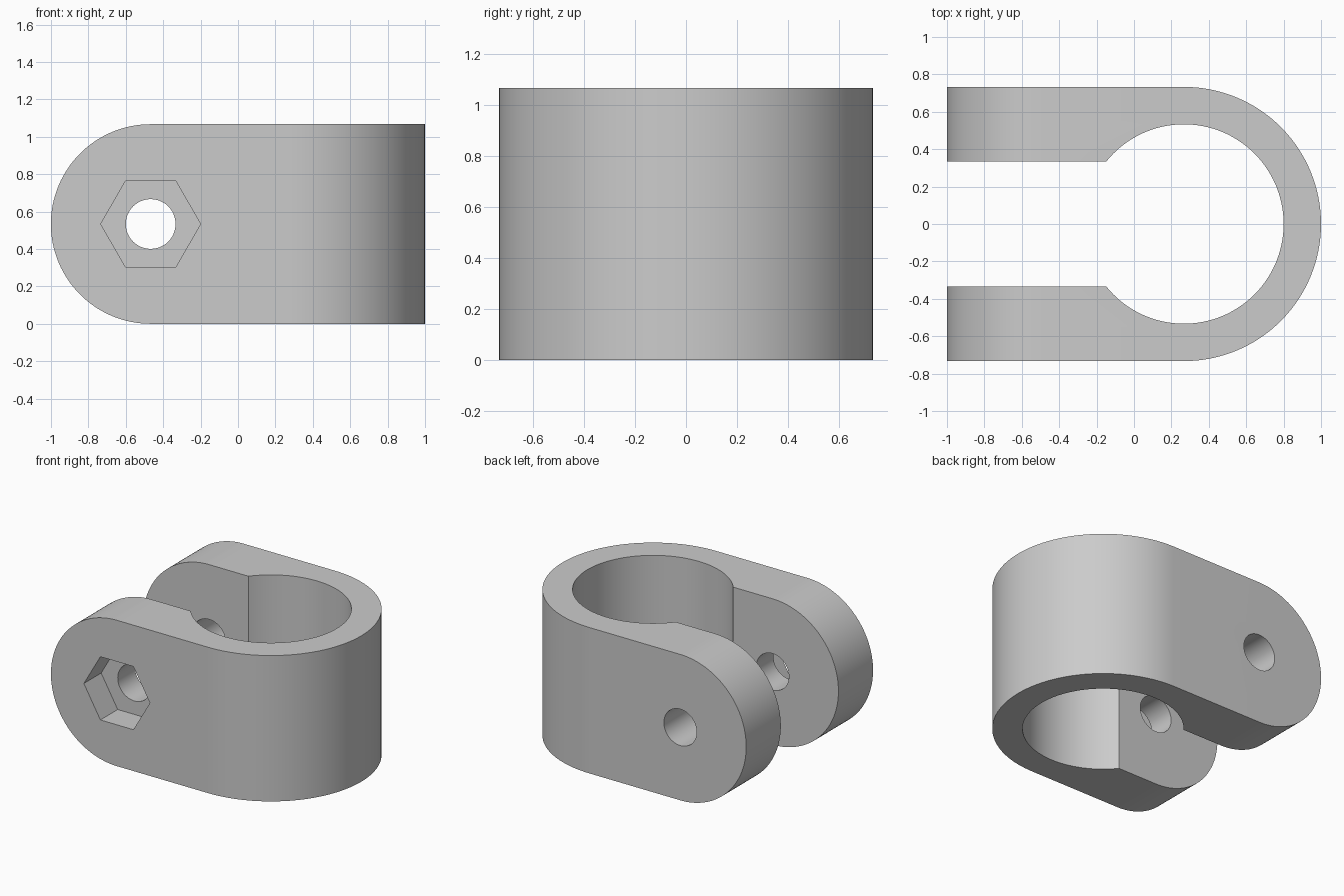
import bpy, bmesh
from math import pi, sin, cos, asin
from mathutils import Vector

cube = bpy.data.objects.get("Cube")
if cube:
    bpy.data.objects.remove(cube, do_unlink=True)

# Main dimensions
HEIGHT = 1.067
MID = HEIGHT / 2
RING_X, OUTER, INNER = 0.267, 0.733, 0.533
GAP = 0.333
BOLT_X, BOLT_R = -0.467, 0.133
NUT_R, NUT_DEPTH = 0.267, 0.2

grey = bpy.data.materials.new("plain grey")
grey.use_nodes = True
grey.diffuse_color = (0.6, 0.6, 0.6, 1)
grey.node_tree.nodes["Principled BSDF"].inputs["Base Color"].default_value = (0.6, 0.6, 0.6, 1)


def arc(cx, cy, r, a0, a1, n):
    return [(cx + r * cos(a0 + (a1 - a0) * i / n), cy + r * sin(a0 + (a1 - a0) * i / n))
            for i in range(n + 1)]


def extrude(name, outline, axis, start, end):
    """Prism from a 2D outline, extruded along z (xy outline) or y (xz outline)."""
    bm = bmesh.new()
    place = (lambda u, v: (u, v, start)) if axis == "z" else (lambda u, v: (u, start, v))
    face = bm.faces.new([bm.verts.new(place(u, v)) for u, v in outline])
    shift = Vector((0, 0, end - start)) if axis == "z" else Vector((0, end - start, 0))
    top = bmesh.ops.extrude_face_region(bm, geom=[face], use_keep_orig=True)["geom"]
    bmesh.ops.translate(bm, vec=shift, verts=[g for g in top if isinstance(g, bmesh.types.BMVert)])
    bmesh.ops.recalc_face_normals(bm, faces=bm.faces)
    mesh = bpy.data.meshes.new(name)
    bm.to_mesh(mesh)
    bm.free()
    mesh.materials.append(grey)
    obj = bpy.data.objects.new(name, mesh)
    bpy.context.collection.objects.link(obj)
    return obj


def cut(target, cutter, operation):
    cutter.hide_render = True
    mod = target.modifiers.new(cutter.name, "BOOLEAN")
    mod.operation, mod.solver, mod.object = operation, "EXACT", cutter
    bpy.context.view_layer.objects.active = target
    bpy.ops.object.modifier_apply(modifier=mod.name)
    bpy.data.objects.remove(cutter, do_unlink=True)


# Open ring with two parallel arms, slightly over height
mouth = pi - asin(GAP / INNER)
outline = [(-1.1, -OUTER)] + arc(RING_X, 0, OUTER, -pi / 2, pi / 2, 64) + [(-1.1, OUTER), (-1.1, GAP)]
outline += arc(RING_X, 0, INNER, mouth, -mouth, 96) + [(-1.1, -GAP)]
clamp = extrude("clamp_body", outline, "z", -0.1, HEIGHT + 0.1)

# Trim to height and round the arm ends
side = arc(BOLT_X, MID, MID, pi / 2, 3 * pi / 2, 64) + [(1.2, 0), (1.2, HEIGHT)]
cut(clamp, extrude("side_profile", side, "y", -1, 1), "INTERSECT")

# Bolt hole through both arms, hexagonal nut pocket in the front arm
hole = arc(BOLT_X, MID, BOLT_R, 0, 2 * pi, 48)[:-1]
cut(clamp, extrude("bolt_hole", hole, "y", -1, 1), "DIFFERENCE")
hexagon = arc(BOLT_X, MID, NUT_R, 0, 2 * pi, 6)[:-1]
cut(clamp, extrude("nut_pocket", hexagon, "y", -1, -OUTER + NUT_DEPTH), "DIFFERENCE")

# Smooth curves, sharp edges
bpy.ops.object.select_all(action="DESELECT")
clamp.select_set(True)
bpy.context.view_layer.objects.active = clamp
bpy.ops.object.shade_smooth_by_angle(angle=pi / 6)
